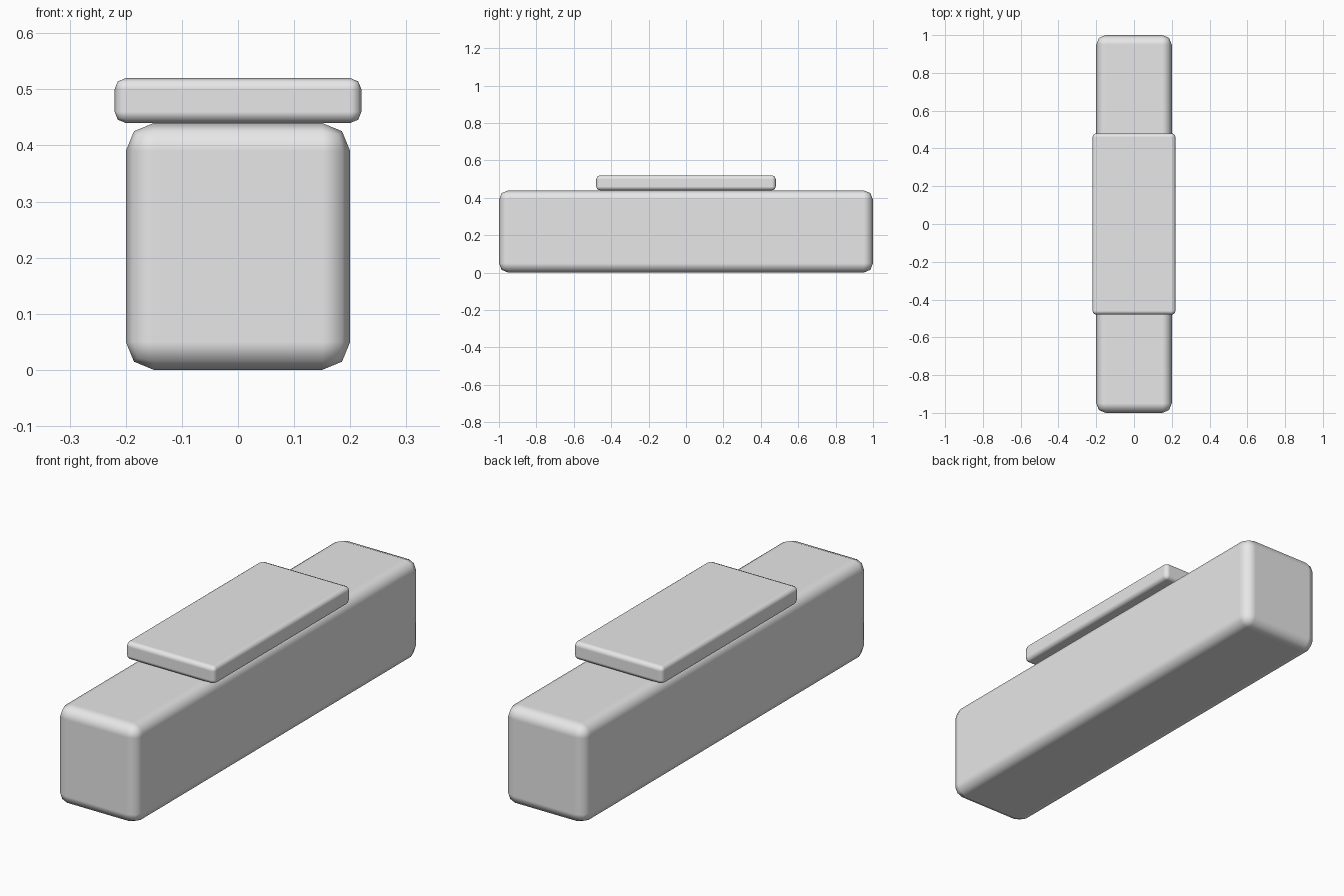
import bpy

cube = bpy.data.objects.get("Cube")
if cube:
    bpy.data.objects.remove(cube, do_unlink=True)

# One plain grey for the whole model
grey = bpy.data.materials.new("plain_grey")
grey.use_nodes = True
colour = (0.8, 0.8, 0.8, 1)
grey.diffuse_color = colour
grey.node_tree.nodes["Principled BSDF"].inputs["Base Color"].default_value = colour


def rounded_box(name, size, bottom, radius):
    """Box centred in x and y, resting at the bottom height, with rounded edges."""
    bpy.ops.mesh.primitive_cube_add(size=1, location=(0, 0, bottom + size[2] / 2))
    box = bpy.context.object
    box.name = name
    box.scale = size
    bpy.ops.object.transform_apply(location=False, rotation=False, scale=True)
    box.data.materials.append(grey)
    bpy.ops.object.shade_smooth()
    bevel = box.modifiers.new("rounded_edges", 'BEVEL')
    bevel.width = radius
    bevel.segments = 2
    bevel.harden_normals = True
    return box


# Long body with a thin, slightly wider plate on top
body_height = 0.44
rounded_box("body", (0.4, 2, body_height), 0, 0.05)
rounded_box("top_plate", (0.44, 0.96, 0.08), body_height, 0.02)
